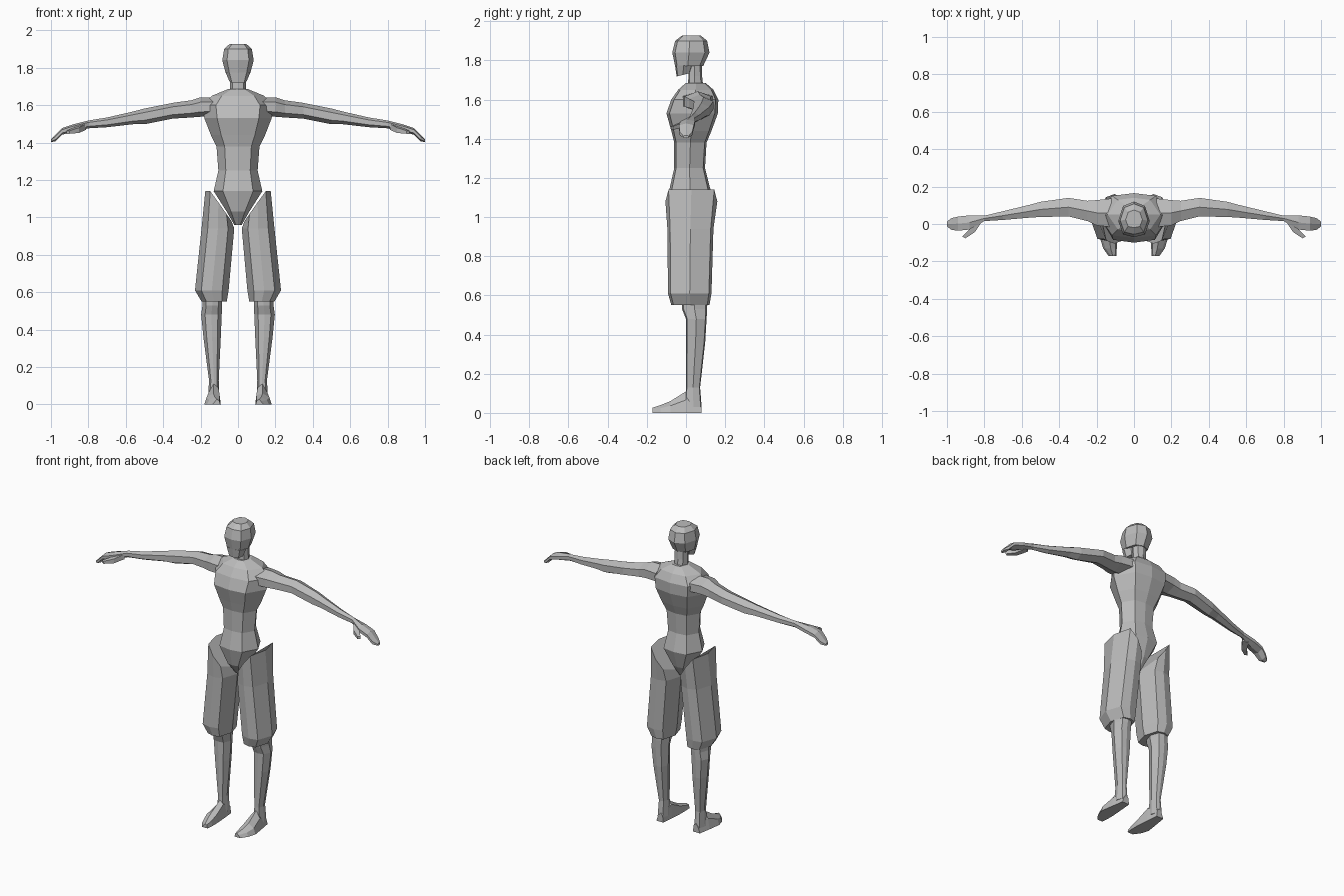
import bpy, bmesh, math
from mathutils import Vector

grey = bpy.data.materials.new("plain grey")
grey.diffuse_color = (0.5, 0.5, 0.5, 1)


def loft(name, rings, mirrored=False):
    """Skin a list of equal-length point rings and cap both ends."""
    bm = bmesh.new()
    vr = [[bm.verts.new(p) for p in ring] for ring in rings]
    for a, b in zip(vr, vr[1:]):
        n = len(a)
        for i in range(n):
            j = (i + 1) % n
            bm.faces.new((a[i], a[j], b[j], b[i]))
    bm.faces.new(vr[0])
    bm.faces.new(vr[-1])
    bmesh.ops.recalc_face_normals(bm, faces=bm.faces)
    me = bpy.data.meshes.new(name)
    bm.to_mesh(me)
    bm.free()
    me.materials.append(grey)
    ob = bpy.data.objects.new(name, me)
    bpy.context.collection.objects.link(ob)
    if mirrored:
        ob.modifiers.new("mirror", 'MIRROR').use_mirror_merge = False
    return ob


# Cross-section outlines in the unit square
OCT = [(0, -1), (.62, -.88), (1, 0), (.62, .88), (0, 1), (-.62, .88), (-1, 0), (-.62, -.88)]
HEAD = [(0, -1), (.7, -.85), (1, -.1), (.7, .75), (0, 1), (-.7, .75), (-1, -.1), (-.7, -.85)]
HEX = [(0, -1), (.9, -.5), (.9, .5), (0, 1), (-.9, .5), (-.9, -.5)]
BOX = [(-1, -1), (1, -1), (1, 1), (-1, 1)]


def flat(z, x0, x1, y0, y1, shape=OCT, drop=0):
    """Horizontal ring; drop lowers its inner (small x) side."""
    cx, cy, hx, hy = (x0 + x1) / 2, (y0 + y1) / 2, (x1 - x0) / 2, (y1 - y0) / 2
    return [(cx + u * hx, cy + v * hy, z - drop * max(0, .6 - u) / 1.6) for u, v in shape]


def across(x, zc, hz, yc, hy, shape=HEX):
    """Ring facing along x, for the arms."""
    return [(x, yc + u * hy, zc + v * hz) for u, v in shape]


# Torso, from crotch to collar: z, half width, front y, back y
torso = [(.96, .02, -.01, .05), (1.03, .06, -.06, .09), (1.14, .13, -.085, .125),
         (1.25, .105, -.06, .097), (1.38, .115, -.06, .105), (1.44, .145, -.075, .13),
         (1.53, .18, -.10, .163), (1.60, .19, -.075, .165), (1.65, .14, -.04, .14),
         (1.685, .055, .0, .10)]
loft("torso", [flat(z, -w, w, a, b) for z, w, a, b in torso])

# Neck and head
loft("neck", [flat(z, -.042, .042, a, b, HEAD) for z, a, b in
              ((1.65, .01, .09), (1.72, .012, .082), (1.80, .01, .08))])
head = [(1.772, .066, -.056, .088), (1.84, .084, -.07, .12),
        (1.90, .074, -.055, .108), (1.927, .045, -.02, .075)]
loft("skull", [flat(z, -w, w, a, b, HEAD) for z, w, a, b in head])
jaw = [flat(1.718, -.046, .046, -.048, .025, HEAD), flat(1.775, -.066, .066, -.056, .04, HEAD)]
jaw[0] = [(x, y, z + .25 * (y + .048)) for x, y, z in jaw[0]]
loft("jaw", jaw)

# Arm with hand: x, centre z, half height, centre y, half depth
arm = [(.12, 1.592, .05, .06, .085), (.20, 1.59, .052, .06, .075), (.25, 1.58, .046, .07, .06),
       (.35, 1.57, .042, .09, .055), (.50, 1.54, .042, .078, .045), (.56, 1.532, .034, .068, .038),
       (.70, 1.508, .026, .045, .026), (.80, 1.497, .021, .03, .016), (.88, 1.478, .02, .008, .042),
       (.94, 1.46, .018, .002, .042), (.975, 1.425, .018, .0, .035), (1.0, 1.41, .008, .0, .015)]
loft("arm", [across(*r) for r in arm], True)

# Thumb
thumb = [((.83, .02), 1.483, .016), ((.865, -.035), 1.465, .014), ((.91, -.072), 1.455, .008)]
loft("thumb", [[(x + u * r, y + u * r * .6, z + v * r) for u, v in BOX]
               for (x, y), z, r in thumb], True)

# Baggy shorts legs
loft("shorts_leg", [flat(1.14, .035, .175, -.105, .16, drop=.16),
                    flat(.94, .02, .195, -.095, .14),
                    flat(.61, .05, .23, -.092, .13),
                    flat(.55, .06, .195, -.075, .12)], True)

# Lower legs: z, inner x, outer x, front y, back y
leg = [(.60, .085, .19, -.025, .11), (.53, .085, .19, -.02, .108), (.48, .087, .197, .0, .105),
       (.36, .092, .185, .0, .098), (.13, .103, .155, .0, .072), (.03, .10, .16, -.005, .08)]
loft("lower_leg", [flat(*r) for r in leg], True)

# Feet, heel to toe: y, inner x, outer x, top z
foot = [(.08, .105, .155, .055), (.0, .098, .168, .11), (-.08, .092, .18, .06),
        (-.13, .092, .165, .04), (-.172, .095, .135, .026)]
loft("foot", [[(a, y, 0), (b, y, 0), (b - .012, y, t * .6), (b * .45 + a * .55, y, t), (a + .006, y, t * .8)]
              for y, a, b, t in foot], True)
